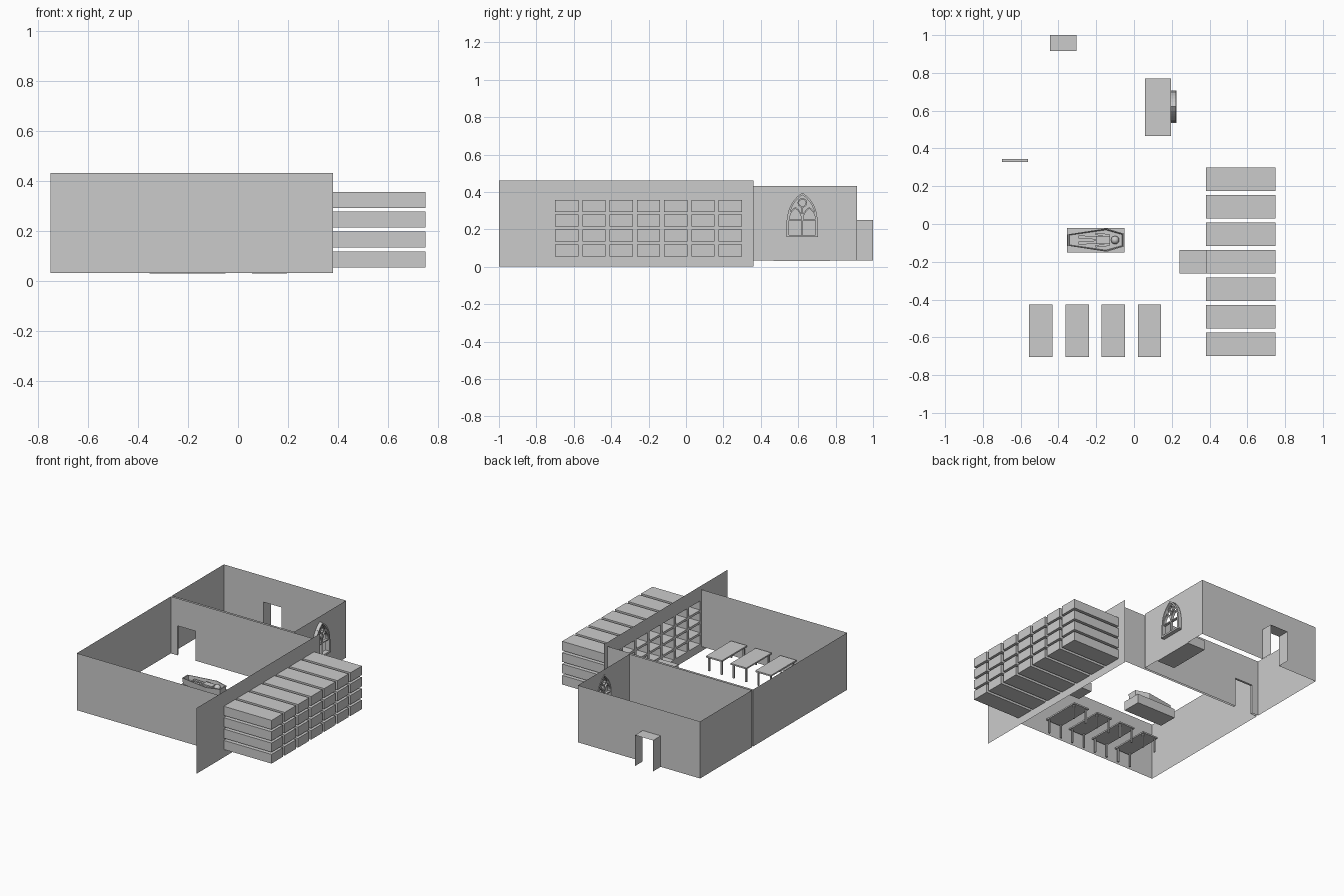
import bpy, bmesh, math
from mathutils import Vector

if "Cube" in bpy.data.objects:
    bpy.data.objects.remove(bpy.data.objects["Cube"])

LO, HI = 0.033, 0.432          # floor and top level of the rooms


def finish(bm, name, normals=True):
    if normals:
        bmesh.ops.recalc_face_normals(bm, faces=bm.faces)
    me = bpy.data.meshes.new(name)
    bm.to_mesh(me)
    bm.free()
    ob = bpy.data.objects.new(name, me)
    bpy.context.collection.objects.link(ob)
    return ob


def add_box(bm, x0, x1, y0, y1, z0, z1, skip=()):
    v = [bm.verts.new((x, y, z)) for x in (x0, x1) for y in (y0, y1) for z in (z0, z1)]
    sides = {'-x': (0, 1, 3, 2), '+x': (4, 6, 7, 5), '-y': (0, 4, 5, 1),
             '+y': (2, 3, 7, 6), '-z': (0, 2, 6, 4), '+z': (1, 5, 7, 3)}
    for key, f in sides.items():
        if key not in skip:
            bm.faces.new([v[i] for i in f])


def box(name, *dims, skip=()):
    bm = bmesh.new()
    add_box(bm, *dims, skip=skip)
    return finish(bm, name)


def rect(a0, a1, z0=LO, z1=HI):
    return [(a0, z0), (a1, z0), (a1, z1), (a0, z1)]


def wall(name, axis, pos, outline, holes=()):
    """Thin upright sheet with cut-out loops, given in (along, z)."""
    bm = bmesh.new()
    edges = []
    for loop in [outline, *holes]:
        vs = [bm.verts.new((pos, a, z) if axis == 'x' else (a, pos, z)) for a, z in loop]
        edges += [bm.edges.new((vs[i], vs[i - 1])) for i in range(len(vs))]
    n = Vector((1, 0, 0)) if axis == 'x' else Vector((0, 1, 0))
    bmesh.ops.triangle_fill(bm, use_beauty=True, use_dissolve=False, edges=edges, normal=n)
    bmesh.ops.dissolve_limit(bm, angle_limit=0.01, verts=bm.verts, edges=bm.edges)
    return finish(bm, name)


def doorway(a0, a1, d0, d1, top):
    return [(a0, LO), (d0, LO), (d0, top), (d1, top), (d1, LO), (a1, LO), (a1, HI), (a0, HI)]


# main room walls
wall("main_front_wall", 'y', -0.713, rect(-0.75, 0.38))
wall("main_left_wall", 'x', -0.75, rect(-0.713, 0.328))
wall("main_back_wall", 'y', 0.328, doorway(-0.75, 0.38, -0.70, -0.56, 0.24))

# back room walls
wall("back_room_left_wall", 'x', -0.75, rect(0.343, 0.915))
wall("back_room_front_wall", 'y', 0.343, doorway(-0.75, 0.197, -0.70, -0.56, 0.24))
wall("back_room_rear_wall", 'y', 0.915, doorway(-0.75, 0.197, -0.445, -0.305, 0.25))

# doorway linings
box("inner_door_lining", -0.70, -0.56, 0.328, 0.343, LO, 0.24, skip=('-y', '+y', '-z'))
box("entrance_passage", -0.445, -0.305, 0.915, 1.0, LO, 0.25, skip=('-y', '+y', '-z'))

# niche wall with its grid of openings, and the niches behind
cols = [(-0.700 + 0.1457 * i, -0.575 + 0.1457 * i) for i in range(7)]
rows = [(0.055 + 0.0795 * j, 0.119 + 0.0795 * j) for j in range(4)]
wall("niche_wall", 'x', 0.38, rect(-1.0, 0.362, 0.0, 0.46),
     [rect(c[0], c[1], r[0], r[1]) for c in cols for r in rows])
bm = bmesh.new()
for c in cols:
    for r in rows:
        add_box(bm, 0.38, 0.75, *c, *r, skip=('-x',))
finish(bm, "burial_niches")

# drawer pulled out of the bottom row
box("open_drawer", 0.24, 0.60, cols[3][0] + 0.001, cols[3][1] - 0.001, 0.056, 0.118)

# gothic window: pointed arch outline in (y, z)
WY, HALF, SILL, SPRING, APEX = 0.622, 0.076, 0.165, 0.25, 0.39


def arch(cy, half, spring, apex, n=6):
    """Pointed arch polyline from the left springing to the right."""
    h = apex - spring
    R = (half * half + h * h) / (2 * half)
    end = math.asin(min(1, h / R))
    left = [(cy - half + R - R * math.cos(end * i / n), spring + R * math.sin(end * i / n))
            for i in range(n + 1)]
    return left + [(2 * cy - y, z) for y, z in reversed(left[:-1])]


main_arch = arch(WY, HALF, SPRING, APEX)
opening = [(WY - HALF, SILL)] + main_arch + [(WY + HALF, SILL)]
wall("back_room_window_wall", 'x', 0.197, rect(0.343, 0.915), [opening])


def bars(name, polylines, w, x0, x1):
    bm = bmesh.new()
    for pts in polylines:
        for a, b in zip(pts, pts[1:]):
            a, b = Vector(a), Vector(b)
            d = (b - a).normalized()
            n = Vector((-d.y, d.x)) * w / 2
            a, b = a - d * w * 0.3, b + d * w * 0.3
            quad = [a + n, a - n, b - n, b + n]
            vs = [[bm.verts.new((x, *q)) for q in quad] for x in (x0, x1)]
            bm.faces.new(vs[0])
            bm.faces.new(vs[1])
            for i in range(4):
                bm.faces.new((vs[0][i - 1], vs[0][i], vs[1][i], vs[1][i - 1]))
    return finish(bm, name)


bars("window_frame", [opening + opening[:1]], 0.010, 0.194, 0.222)
oculus = [(WY + 0.022 * math.cos(math.tau * i / 10), 0.342 + 0.022 * math.sin(math.tau * i / 10))
          for i in range(11)]
bars("window_tracery", [[(WY, SILL), (WY, 0.315)],
                        [(WY - HALF, SPRING), (WY + HALF, SPRING)],
                        arch(WY - 0.037, 0.036, SPRING, 0.315, 4),
                        arch(WY + 0.037, 0.036, SPRING, 0.315, 4),
                        oculus], 0.007, 0.198, 0.216)
box("window_sill", 0.192, 0.225, WY - 0.086, WY + 0.084, 0.158, 0.17)
for s, side in ((-1, "left"), (1, "right")):
    y = WY + s * 0.080
    box(side + "_window_post", 0.197, 0.222, y - 0.005, y + 0.005, 0.165, 0.25)

# plain altar block below the window
box("altar", 0.057, 0.196, 0.467, 0.77, 0.03, 0.10)

# four tables
for i, x in enumerate((-0.555, -0.362, -0.171, 0.02)):
    bm = bmesh.new()
    add_box(bm, x, x + 0.123, -0.703, -0.425, 0.13, 0.14)
    for lx in (x + 0.008, x + 0.105):
        for ly in (-0.692, -0.447):
            add_box(bm, lx, lx + 0.01, ly, ly + 0.01, LO, 0.13)
    finish(bm, "table_%d" % (i + 1))

# plinth and hollow coffin
CX, CY = -0.20, -0.085
box("coffin_plinth", -0.355, -0.05, -0.152, -0.02, 0.03, 0.095)
half_plan = [(-0.352, 0.030), (-0.145, 0.062), (-0.054, 0.034)]
plan = [(x, -h) for x, h in half_plan] + [(x, h) for x, h in reversed(half_plan)]
bm = bmesh.new()
rings = []
for scale, z in ((0.93, 0.095), (1.0, 0.137), (0.91, 0.137), (0.86, 0.105)):
    rings.append([bm.verts.new((CX + (x - CX) * (scale + (1 - scale) * 0.5), CY + y * scale, z))
                  for x, y in plan])
for a, b in zip(rings, rings[1:]):
    for i in range(6):
        bm.faces.new((a[i - 1], a[i], b[i], b[i - 1]))
bm.faces.new(rings[0])
bm.faces.new(rings[-1])
finish(bm, "coffin")

# figure lying in the coffin
bpy.ops.mesh.primitive_uv_sphere_add(segments=12, ring_count=8, radius=0.022,
                                     location=(-0.100, CY, 0.125))
head = bpy.context.object
head.name = "figure_head"
bpy.ops.object.shade_smooth_by_angle()
box("figure_torso", -0.200, -0.128, CY - 0.021, CY + 0.021, 0.105, 0.132)
for s, side in ((-1, "right"), (1, "left")):
    for part, x0, x1, y0, y1, w in (("leg", -0.295, -0.200, 0.017, 0.011, 0.008),
                                    ("arm", -0.205, -0.130, 0.033, 0.025, 0.006)):
        bm = bmesh.new()
        add_box(bm, x0, x1, -w, w, 0.105, 0.124)
        for v in bm.verts:
            v.co.y = CY + s * ((y0 if v.co.x < (x0 + x1) / 2 else y1) + v.co.y)
        finish(bm, "figure_%s_%s" % (side, part))
